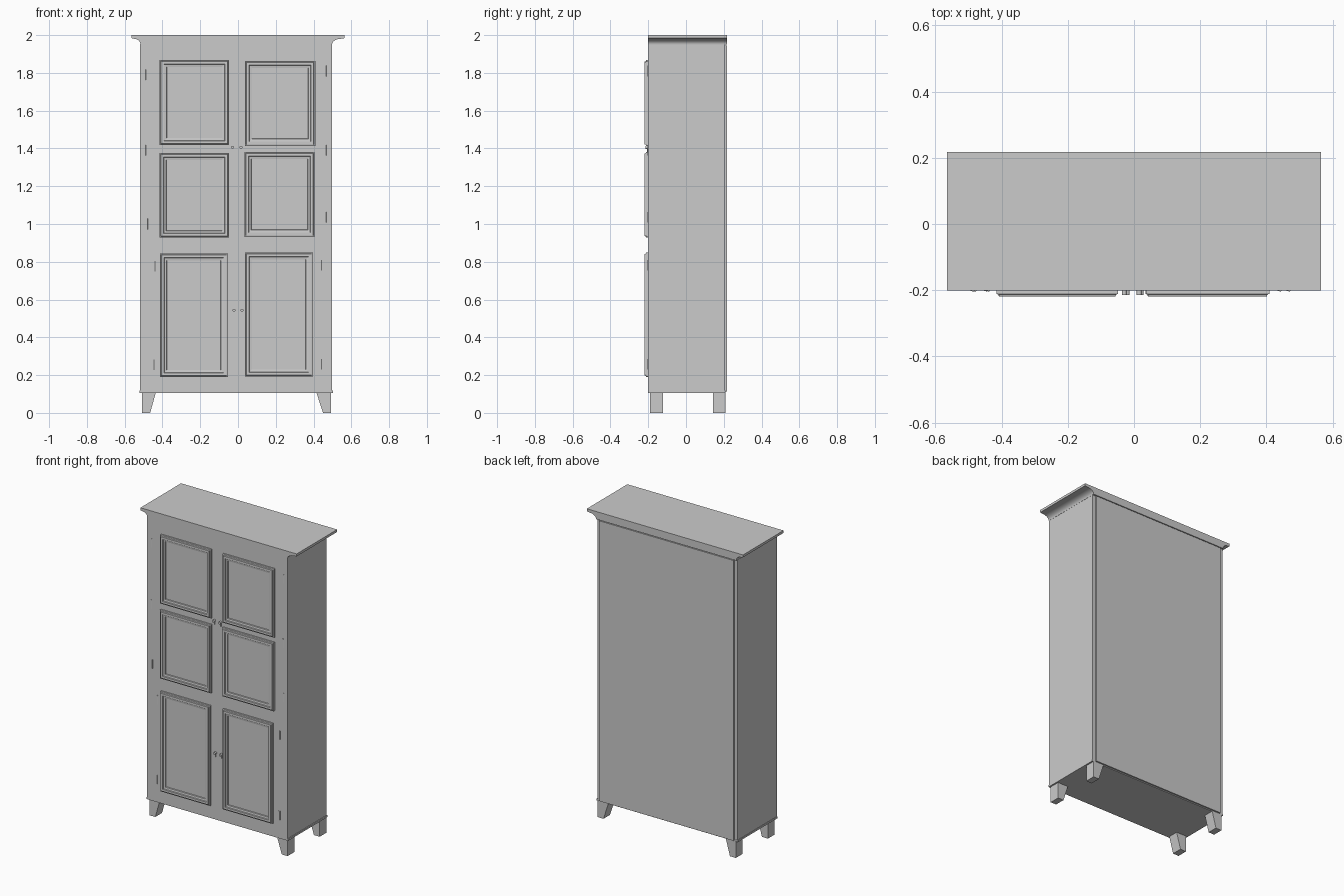
import bpy, bmesh, math
from mathutils import Vector

cube = bpy.data.objects.get("Cube")
if cube:
    bpy.data.objects.remove(cube, do_unlink=True)

grey = bpy.data.materials.new("plain grey")
grey.use_nodes = True
grey.diffuse_color = (0.6, 0.6, 0.6, 1)
grey.node_tree.nodes["Principled BSDF"].inputs["Base Color"].default_value = (0.6, 0.6, 0.6, 1)


def finish(name, bm):
    bmesh.ops.recalc_face_normals(bm, faces=bm.faces)
    mesh = bpy.data.meshes.new(name)
    bm.to_mesh(mesh)
    bm.free()
    mesh.materials.append(grey)
    obj = bpy.data.objects.new(name, mesh)
    bpy.context.collection.objects.link(obj)
    return obj


def extrude_profile(name, points, y0, y1):
    """Extrude an outline in x and z along y."""
    bm = bmesh.new()
    face = bm.faces.new([bm.verts.new((x, y0, z)) for x, z in points])
    new = bmesh.ops.extrude_face_region(bm, geom=[face])["geom"]
    moved = [v for v in new if isinstance(v, bmesh.types.BMVert)]
    bmesh.ops.translate(bm, verts=moved, vec=Vector((0, y1 - y0, 0)))
    return finish(name, bm)


def box(name, x0, x1, y0, y1, z0, z1):
    return extrude_profile(name, [(x0, z0), (x1, z0), (x1, z1), (x0, z1)], y0, y1)


def moulded_panel(name, x0, x1, z0, z1):
    """Raised frame with a stepped, sunken field."""
    steps = [(0, -0.195), (0, -0.211), (0.006, -0.213), (0.008, -0.219),
             (0.022, -0.219), (0.024, -0.213), (0.036, -0.211), (0.038, -0.205)]
    bm = bmesh.new()
    rings = []
    for d, y in steps:
        corners = [(x0 + d, z0 + d), (x1 - d, z0 + d), (x1 - d, z1 - d), (x0 + d, z1 - d)]
        rings.append([bm.verts.new((x, y, z)) for x, z in corners])
    for a, b in zip(rings, rings[1:]):
        for i in range(4):
            j = (i + 1) % 4
            bm.faces.new((a[i], a[j], b[j], b[i]))
    bm.faces.new(rings[0])
    bm.faces.new(rings[-1])
    return finish(name, bm)


# Case, base lip and back board
box("case", -0.518, 0.497, -0.2, 0.206, 0.106, 1.952)
box("base_lip", -0.521, 0.502, -0.2, 0.208, 0.106, 0.118)
box("back_board", -0.495, 0.476, 0.2, 0.218, 0.112, 1.945)

# Cornice with a cove on each end
arc = [math.radians(a) for a in range(0, 91, 10)]
right = [(0.542 - 0.044 * math.cos(t), 1.95 + 0.03 * math.sin(t)) for t in arc]
left = [(-0.548 + 0.032 * math.cos(t), 1.95 + 0.03 * math.sin(t)) for t in reversed(arc)]
outline = right + [(0.565, 1.984), (0.565, 2), (-0.565, 2), (-0.565, 1.984)] + left
cornice = extrude_profile("cornice", outline, -0.201, 0.218)
bpy.context.view_layer.objects.active = cornice
cornice.select_set(True)
bpy.ops.object.shade_smooth_by_angle(angle=math.radians(30))
cornice.select_set(False)

# Tapered feet
for side, outer, inner, toe in (("right", -0.508, -0.435, -0.465), ("left", 0.492, 0.415, 0.45)):
    for end, y0, y1 in (("front", -0.19, -0.121), ("back", 0.142, 0.21)):
        extrude_profile(f"{end}_{side}_foot",
                        [(outer, 0), (toe, 0), (inner, 0.108), (outer, 0.108)], y0, y1)

# Door panels
panels = {
    "upper_right": (-0.415, -0.048, 1.418, 1.868),
    "upper_left": (0.037, 0.409, 1.414, 1.863),
    "middle_right": (-0.416, -0.048, 0.928, 1.376),
    "middle_left": (0.034, 0.406, 0.932, 1.381),
    "lower_right": (-0.414, -0.054, 0.19, 0.844),
    "lower_left": (0.037, 0.396, 0.193, 0.849),
}
for name, size in panels.items():
    moulded_panel(name + "_panel", *size)

# Hinges: a thin leaf with a round pin
hinges = [(-0.488, 1.79), (-0.488, 1.39), (-0.482, 1.0), (-0.441, 0.777), (-0.447, 0.254),
          (0.467, 1.81), (0.467, 1.39), (0.467, 1.035), (0.44, 0.782), (0.44, 0.257)]
for x, z in hinges:
    box("hinge_leaf", x - 0.006, x + 0.006, -0.202, -0.195, z - 0.029, z + 0.029)
    bpy.ops.mesh.primitive_cylinder_add(vertices=10, radius=0.003, depth=0.056,
                                        location=(x + 0.002, -0.202, z))
    pin = bpy.context.object
    pin.name = "hinge_pin"
    pin.data.materials.append(grey)

# Small knobs over key plates
for x, z in ((-0.029, 1.4), (0.016, 1.4), (-0.021, 0.537), (0.021, 0.537)):
    box("key_plate", x - 0.003, x + 0.003, -0.206, -0.195, z - 0.02, z)
    bpy.ops.mesh.primitive_cylinder_add(vertices=12, radius=0.008, depth=0.02,
                                        location=(x, -0.205, z + 0.006),
                                        rotation=(math.pi / 2, 0, 0))
    knob = bpy.context.object
    knob.name = "door_knob"
    knob.data.materials.append(grey)
